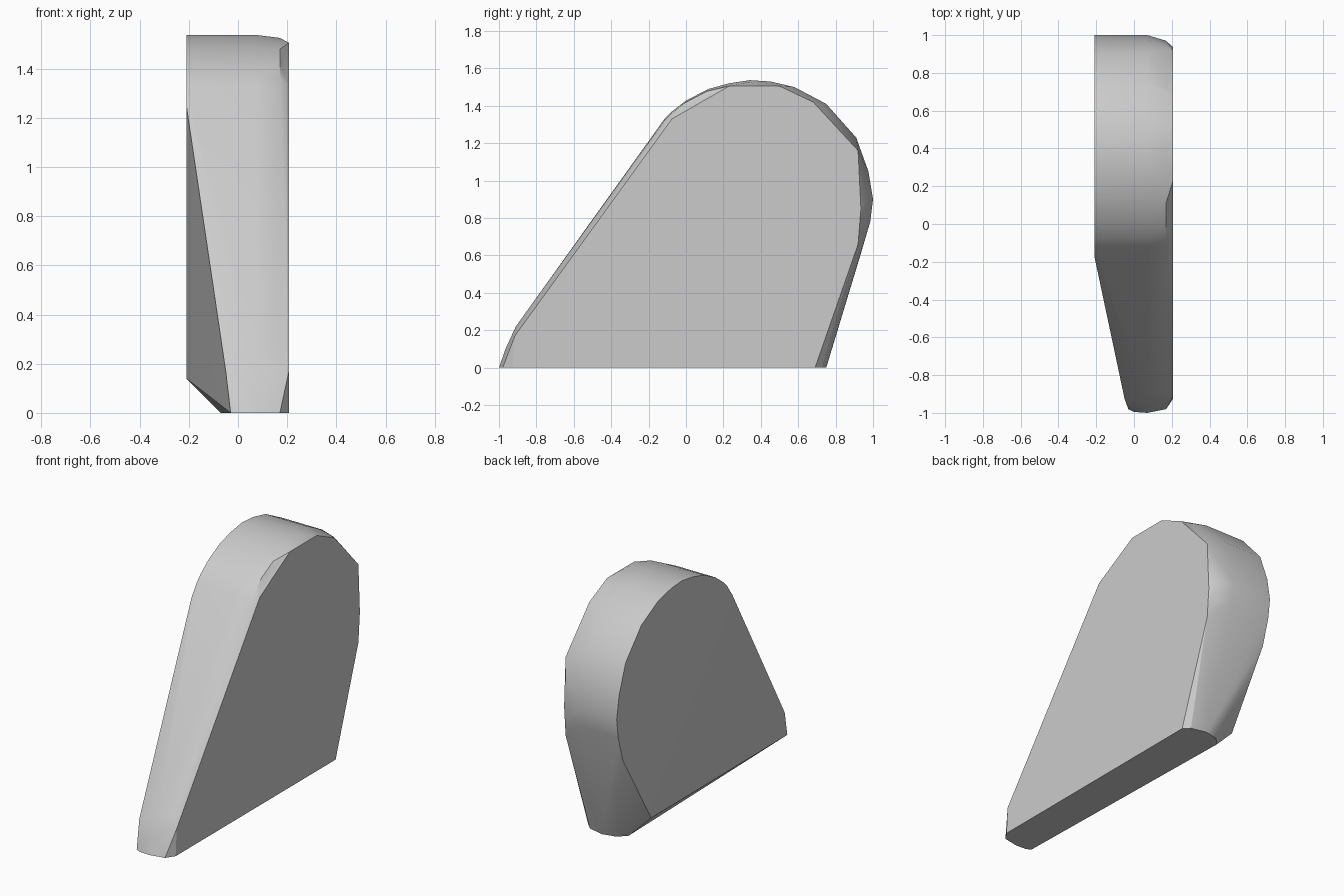
import bpy
import bmesh
import math

cube = bpy.data.objects.get("Cube")
if cube:
    bpy.data.objects.remove(cube, do_unlink=True)

# One plain grey material
grey = bpy.data.materials.new("light grey")
grey.use_nodes = True
color = (0.6, 0.6, 0.6, 1)
grey.diffuse_color = color
grey.node_tree.nodes["Principled BSDF"].inputs["Base Color"].default_value = color

# Side profiles as (y, z): full outline and the smaller bevelled face
outline = [(-1, 0), (-.965, .1), (-.91, .22), (-.115, 1.33), (-.075, 1.37),
           (0, 1.428), (.12, 1.49), (.23, 1.52), (.34, 1.537), (.45, 1.53),
           (.58, 1.5), (.75, 1.41), (.91, 1.23), (.975, 1.05), (1, .9),
           (.985, .78), (.935, .61), (.75, 0)]
bevel_face = [(-.925, 0), (-.915, .17), (-.075, 1.33), (.23, 1.505),
              (.5, 1.505), (.68, 1.42), (.92, 1.16), (.935, .85),
              (.92, .66), (.69, 0)]


def section(x, profile):
    return [(x, y, z) for y, z in profile]


# Cross-sections from the flat face to the bevelled face
shoulder = [(-.2 + (y + .2) * .975, z * .992) for y, z in outline]
upper = [(-.17, 1.25)] + [p for p in outline if p[1] > .5] + [(.65, .14)]
points = section(-.21, upper) + section(.07, outline)
points += section(.17, shoulder) + section(.207, bevel_face)

# Narrow foot and undercut lower edge
points += [(-.05, -.925, .17), (-.03, -.98, 0), (0, -.995, 0), (-.07, .68, 0),
           (-.02, .73, 0)]

# Wrap the sections into one convex wedge
bm = bmesh.new()
for p in points:
    bm.verts.new(p)
bmesh.ops.convex_hull(bm, input=bm.verts)
loose = [v for v in bm.verts if not v.link_faces]
bmesh.ops.delete(bm, geom=loose, context='VERTS')
bmesh.ops.dissolve_limit(bm, angle_limit=math.radians(1),
                         verts=bm.verts, edges=bm.edges)
bmesh.ops.recalc_face_normals(bm, faces=bm.faces)

mesh = bpy.data.meshes.new("rounded_wedge")
bm.to_mesh(mesh)
bm.free()
mesh.materials.append(grey)
wedge = bpy.data.objects.new("rounded_wedge", mesh)
bpy.context.collection.objects.link(wedge)

# Smooth curved rim with crisp borders
bpy.context.view_layer.objects.active = wedge
wedge.select_set(True)
bpy.ops.object.shade_smooth_by_angle(angle=math.radians(30))
